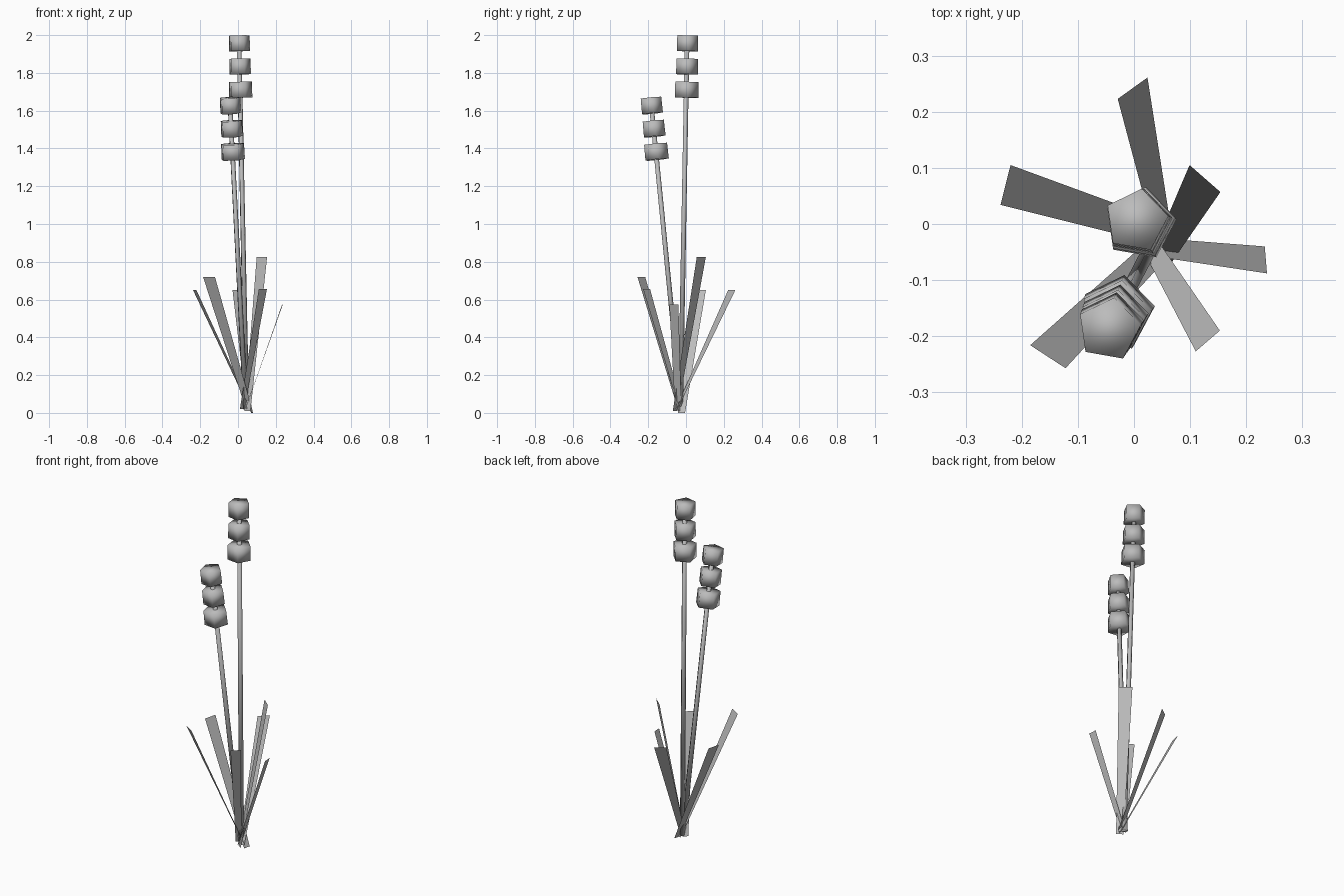
import bpy, bmesh, math
from mathutils import Vector, Matrix

cube = bpy.data.objects.get("Cube")
if cube:
    bpy.data.objects.remove(cube, do_unlink=True)

# One plain grey for the whole plant
grey = bpy.data.materials.new("plain_grey")
grey.use_nodes = True
color = (0.5, 0.5, 0.5, 1)
grey.diffuse_color = color
grey.node_tree.nodes["Principled BSDF"].inputs["Base Color"].default_value = color


def add_object(name, bm, smooth=False):
    mesh = bpy.data.meshes.new(name)
    for f in bm.faces:
        f.smooth = smooth
    bm.to_mesh(mesh)
    bm.free()
    mesh.materials.append(grey)
    obj = bpy.data.objects.new(name, mesh)
    bpy.context.collection.objects.link(obj)
    return obj


def prism(name, start, end, r1, r2, phase=8):
    """Five-sided prism running from start to end."""
    axis = end - start
    tilt = Vector((0, 0, 1)).rotation_difference(axis).to_matrix().to_4x4()
    place = Matrix.Translation((start + end) / 2) @ tilt
    spin = Matrix.Rotation(math.radians(phase), 4, "Z")
    bm = bmesh.new()
    bmesh.ops.create_cone(bm, cap_ends=True, segments=5, radius1=r1, radius2=r2,
                          depth=axis.length)
    # Put one corner on +x before turning by the phase
    first = max(bm.verts, key=lambda v: v.co.x).co
    square = Matrix.Rotation(-math.atan2(first.y, first.x), 4, "Z")
    bmesh.ops.transform(bm, matrix=place @ spin @ square, verts=bm.verts)
    return add_object(name, bm, smooth=True)


def flower_stalk(name, base, tip):
    """Leaning stalk with three stacked buds at its tip."""
    base, tip = Vector(base), Vector(tip)
    up = (tip - base).normalized()
    prism(name, base, tip - up * 0.03, 0.014, 0.013)
    for i, radius in enumerate((0.059, 0.061, 0.066)):
        top = tip - up * 0.123 * i
        prism(f"{name}_bud_{i + 1}", top - up * 0.083, top, radius, radius * 0.98)


flower_stalk("tall_stalk", (0.045, -0.03, 0.02), (0.004, 0.006, 1.998))
flower_stalk("short_stalk", (0.04, -0.025, 0.02), (-0.045, -0.188, 1.668))

# Flat leaves: two base corners, two tip corners, base height, tip height
leaves = {
    "back_leaf": ((0.045, -0.055), (0.072, -0.045), (0.024, 0.261), (-0.029, 0.223), 0.02, 0.65),
    "right_leaf": ((0.08, -0.005), (0.07, -0.043), (-0.238, 0.034), (-0.22, 0.105), 0, 0.65),
    "back_left_leaf": ((0.035, -0.045), (0.066, -0.07), (0.154, 0.057), (0.099, 0.105), 0.01, 0.825),
    "left_leaf": ((0.04, -0.025), (0.038, -0.058), (0.237, -0.088), (0.233, -0.04), 0.02, 0.573),
    "front_left_leaf": ((0.033, -0.016), (0.01, -0.035), (0.11, -0.227), (0.153, -0.19), 0.02, 0.655),
    "front_right_leaf": ((0.045, -0.012), (0.078, -0.04), (-0.122, -0.257), (-0.185, -0.216), 0.01, 0.72),
}
for name, (b1, b2, t1, t2, low, high) in leaves.items():
    bm = bmesh.new()
    corners = [(*b1, low), (*b2, low), (*t1, high), (*t2, high)]
    bm.faces.new([bm.verts.new(c) for c in corners])
    bm.normal_update()
    add_object(name, bm)
